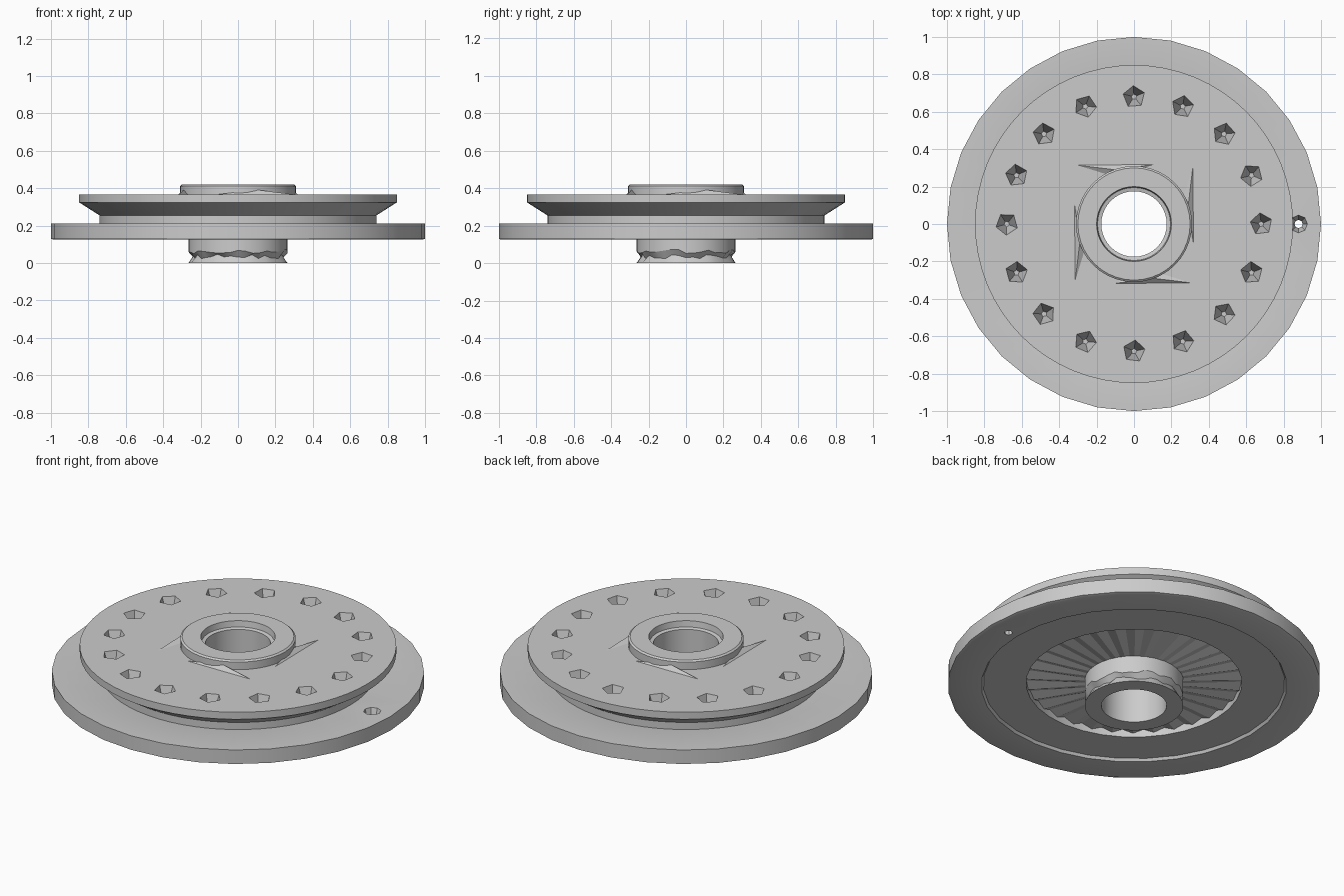
import bpy, bmesh, math, random
from mathutils import Matrix, Vector

random.seed(4)
cube = bpy.data.objects.get("Cube")
if cube:
    bpy.data.objects.remove(cube, do_unlink=True)

grey = bpy.data.materials.new("plain grey")
grey.use_nodes = True
grey.diffuse_color = (0.6, 0.6, 0.6, 1)
grey.node_tree.nodes["Principled BSDF"].inputs["Base Color"].default_value = (0.6, 0.6, 0.6, 1)


def add_object(name, bm):
    bmesh.ops.recalc_face_normals(bm, faces=bm.faces)
    mesh = bpy.data.meshes.new(name)
    bm.to_mesh(mesh)
    bm.free()
    mesh.materials.append(grey)
    obj = bpy.data.objects.new(name, mesh)
    bpy.context.collection.objects.link(obj)
    return obj


def lathe(name, profile, segments, adjust=None):
    """Revolve a closed (radius, height) outline; adjust may shift a ring's heights."""
    bm = bmesh.new()
    rings = []
    for s in range(segments):
        a = math.tau * s / segments
        ring = []
        for p, (r, z) in enumerate(profile):
            if adjust:
                r, z = adjust(p, s, r, z)
            ring.append(bm.verts.new((r * math.cos(a), r * math.sin(a), z)))
        rings.append(ring)
    n = len(profile)
    for s in range(segments):
        a, b = rings[s], rings[(s + 1) % segments]
        for p in range(n):
            q = (p + 1) % n
            bm.faces.new((a[p], b[p], b[q], a[q]))
    return add_object(name, bm)


def cone_cutter(bm, x, y, z_low, z_top, r_low, r_top, sides, turn):
    place = Matrix.Translation((x, y, (z_low + z_top) / 2)) @ Matrix.Rotation(turn, 4, 'Z')
    bmesh.ops.create_cone(bm, cap_ends=True, segments=sides, radius1=r_low,
                          radius2=r_top, depth=z_top - z_low, matrix=place)


def cut(obj, bm):
    cutter = add_object("cutter", bm)
    cutter.hide_render = True
    mod = obj.modifiers.new("holes", 'BOOLEAN')
    mod.operation = 'DIFFERENCE'
    mod.solver = 'EXACT'
    mod.object = cutter
    bpy.context.view_layer.objects.active = obj
    bpy.ops.object.modifier_apply(modifier=mod.name)
    bpy.data.objects.remove(cutter, do_unlink=True)


# Wide lower disc with a shallow channel underneath
disc = lathe("lower_disc", [(0.58, 0.14), (0.81, 0.14), (0.82, 0.125), (0.985, 0.125),
                            (1, 0.13), (1, 0.213), (0.6, 0.213), (0.58, 0.205)], 32)

# Grooved upper wheel
wheel = lathe("grooved_wheel", [(0.25, 0.2), (0.74, 0.2), (0.74, 0.255), (0.85, 0.325),
                                (0.85, 0.367), (0.25, 0.367)], 64)


# Pleated web under the wheel
def pleat(p, s, r, z):
    return r, z + (0.012 * (-1) ** s if p == 1 else 0)


web = lathe("pleated_web", [(0.25, 0.155), (0.59, 0.175), (0.59, 0.203), (0.25, 0.203)], 64, pleat)


# Bored hub with a rough waist near its foot
def roughen(p, s, r, z):
    return r, z + (random.uniform(-0.012, 0.012) if p in (2, 3) else 0)


hub = lathe("hub", [(0.175, 0), (0.265, 0), (0.242, 0.035), (0.265, 0.062), (0.265, 0.25),
                    (0.31, 0.25), (0.31, 0.412), (0.3, 0.42), (0.2, 0.42), (0.195, 0.385),
                    (0.175, 0.38)], 40, roughen)

# Ring of tapered five-sided pits
pits = bmesh.new()
for i in range(16):
    a = math.tau * i / 16
    cone_cutter(pits, 0.68 * math.cos(a), 0.68 * math.sin(a), 0.23, 0.38, 0.015, 0.064,
                5, random.uniform(0, math.tau))
cut(wheel, pits)

# Single hole near the disc rim
hole = bmesh.new()
cone_cutter(hole, 0.88, 0, 0.1, 0.23, 0.015, 0.052, 8, 0)
cut(disc, hole)

# Thin angular webs where the hub meets the wheel
bm = bmesh.new()
for corner in range(4):
    turn = Matrix.Rotation(corner * math.pi / 2, 3, 'Z')
    points = [(-0.31, 0.315, 0.366), (0.12, 0.32, 0.366), (-0.1, 0.25, 0.366), (-0.1, 0.29, 0.392)]
    verts = [bm.verts.new(turn @ Vector(p)) for p in points]
    for f in ((0, 1, 2), (0, 1, 3), (1, 2, 3), (2, 0, 3)):
        bm.faces.new([verts[k] for k in f])
add_object("hub_corner_webs", bm)

# Smooth the round walls and keep edges crisp
bpy.ops.object.select_all(action='DESELECT')
for obj in (disc, wheel, hub):
    obj.select_set(True)
bpy.context.view_layer.objects.active = hub
bpy.ops.object.shade_smooth_by_angle(angle=math.radians(25))
